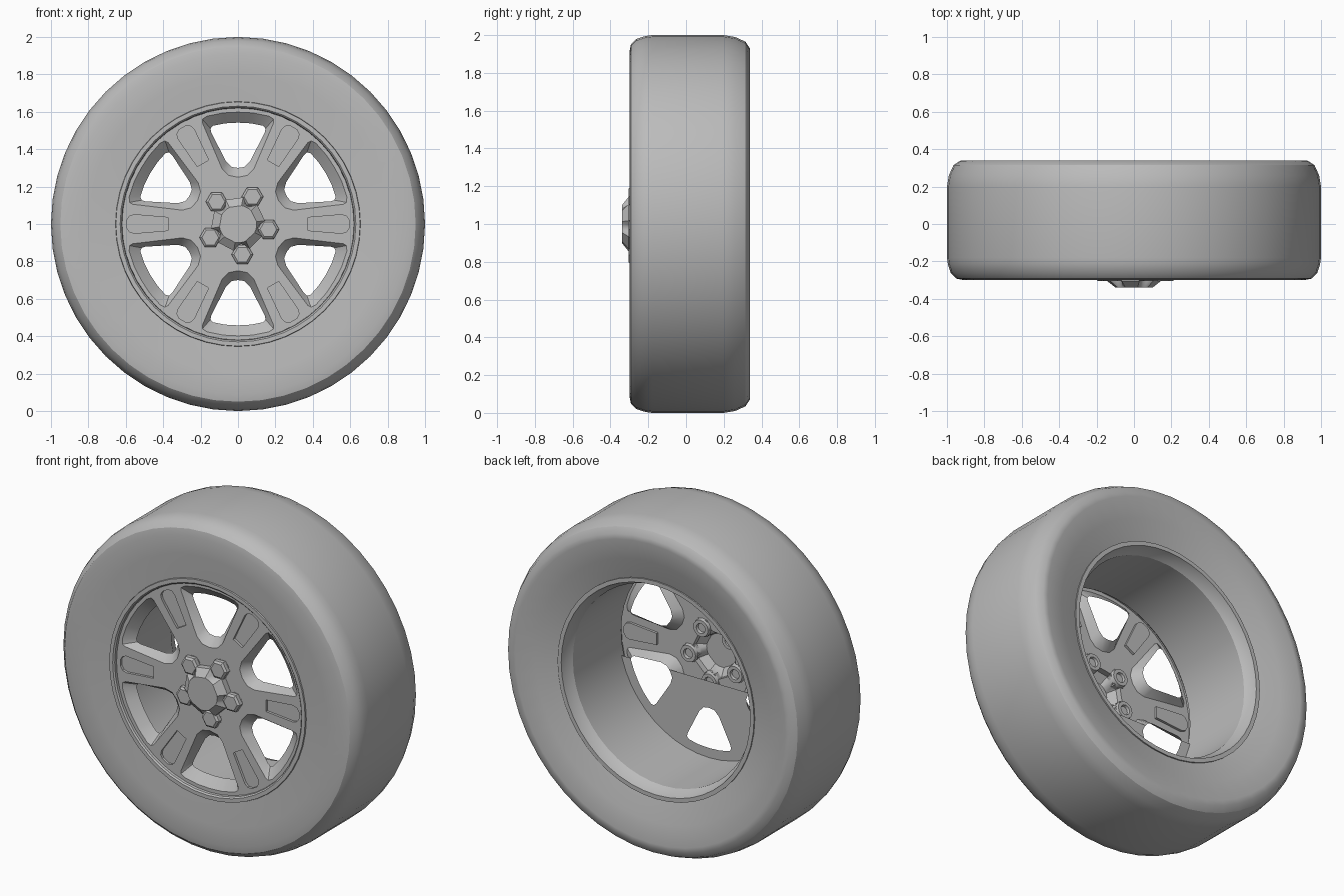
import bpy, bmesh
from math import sin, cos, radians, pi
from mathutils import Matrix

cube = bpy.data.objects.get("Cube")
if cube:
    bpy.data.objects.remove(cube, do_unlink=True)

grey = bpy.data.materials.new("plain grey")
grey.use_nodes = True
grey.diffuse_color = (0.5, 0.5, 0.5, 1)
grey.node_tree.nodes["Principled BSDF"].inputs["Base Color"].default_value = (0.5, 0.5, 0.5, 1)

SIDES = 48
FACE_Y, HOLE_Y = -0.27, -0.22


def finish(name, bm, smooth=30):
    """Turn a bmesh into a shaded object with the wheel axis at z = 1."""
    bmesh.ops.translate(bm, verts=bm.verts, vec=(0, 0, 1))
    mesh = bpy.data.meshes.new(name)
    bm.to_mesh(mesh)
    bm.free()
    obj = bpy.data.objects.new(name, mesh)
    bpy.context.collection.objects.link(obj)
    mesh.materials.append(grey)
    bpy.ops.object.select_all(action='DESELECT')
    obj.select_set(True)
    bpy.context.view_layer.objects.active = obj
    bpy.ops.object.shade_smooth_by_angle(angle=radians(smooth))
    return obj


def turn(points, degrees):
    a = radians(degrees)
    return [(x * cos(a) - z * sin(a), x * sin(a) + z * cos(a)) for x, z in points]


def circle(radius, count=SIDES):
    return [(radius * cos(2 * pi * i / count), radius * sin(2 * pi * i / count)) for i in range(count)]


def mirrored(half):
    """Close a half outline across its x = 0 axis."""
    return half + [(-x, z) for x, z in reversed(half) if x > 0]


def loop(bm, points, y):
    """Add a closed loop of vertices and edges in a plane facing the front."""
    verts = [bm.verts.new((x, y, z)) for x, z in points]
    for i in range(len(verts)):
        bm.edges.new((verts[i - 1], verts[i]))
    return verts


def bridge(bm, a, b):
    for i in range(len(a)):
        bm.faces.new((a[i - 1], a[i], b[i], b[i - 1]))


def fill(bm, loops):
    """Fill the first loop, leaving the other loops as holes."""
    edges = [bm.edges.get((vs[i - 1], vs[i])) for vs in loops for i in range(len(vs))]
    bmesh.ops.triangle_fill(bm, use_beauty=True, edges=edges, normal=(0, -1, 0))


def lathe(name, profile, closed=False):
    bm = bmesh.new()
    rings = [loop(bm, circle(r), y) for r, y in profile]
    for a, b in zip(rings, rings[1:]):
        bridge(bm, a, b)
    if closed:
        bridge(bm, rings[-1], rings[0])
    bmesh.ops.recalc_face_normals(bm, faces=bm.faces)
    return finish(name, bm)


# Tyre and rim barrel, closed against each other
lathe("tyre", [(0.655, -0.285), (0.8, -0.295), (0.91, -0.30), (0.95, -0.292), (0.98, -0.262),
               (0.995, -0.215), (1, -0.18), (1, 0.2), (0.99, 0.26), (0.965, 0.315),
               (0.93, 0.338), (0.9, 0.34), (0.78, 0.315), (0.655, 0.28)], True)
lathe("rim_barrel", [(0.655, -0.28), (0.653, -0.293), (0.63, -0.293), (0.622, -0.285), (0.62, -0.26),
                     (0.60, -0.24), (0.60, 0.22), (0.62, 0.25), (0.63, 0.288), (0.655, 0.288),
                     (0.655, 0.27)], True)

# Outlines: window at the face, window at its back edge, spoke pad, hub cap
window = mirrored([(0, 0.25), (0.05, 0.26), (0.085, 0.295), (0.19, 0.54),
                   (0.19, 0.56), (0.165, 0.577), (0.08, 0.594), (0, 0.598)])
hole = mirrored([(0, 0.30), (0.035, 0.305), (0.065, 0.335), (0.143, 0.49),
                 (0.147, 0.51), (0.135, 0.525), (0.07, 0.538), (0, 0.542)])
pad = mirrored([(0.035, 0.375), (0.05, 0.555), (0.042, 0.58), (0.02, 0.594)])
lug_angles = [62 + 72 * k for k in range(5)]
lobes = [(-19, 0.145), (19, 0.145), (27, 0.117), (36, 0.108), (45, 0.117)]


def cap_outline(radius=None):
    return [(cos(radians(98 + 72 * k + a)) * (radius or r), sin(radians(98 + 72 * k + a)) * (radius or r))
            for k in range(5) for a, r in lobes]


# Spoked wheel face: a thin shell with sloping window walls and sunken pads
bm = bmesh.new()
borders = [loop(bm, circle(0.62), FACE_Y)]
for k in range(6):
    outer = loop(bm, turn(window, 60 * k), FACE_Y)
    bridge(bm, outer, loop(bm, turn(hole, 60 * k), HOLE_Y))
    rim = loop(bm, turn(pad, 60 * k + 30), FACE_Y)
    floor = loop(bm, turn(pad, 60 * k + 30), FACE_Y + 0.015)
    bridge(bm, rim, floor)
    bm.faces.new(floor)
    borders += [outer, rim]
# Hollow hub cap growing out of the face
base = loop(bm, cap_outline(), FACE_Y)
shoulder = loop(bm, cap_outline(), -0.305)
top = loop(bm, cap_outline(0.1), -0.34)
bridge(bm, base, shoulder)
bridge(bm, shoulder, top)
bm.faces.new(top)
fill(bm, borders + [base])
bmesh.ops.recalc_face_normals(bm, faces=bm.faces)
if sum(f.normal.y * f.calc_area() for f in bm.faces) > 0:
    bmesh.ops.reverse_faces(bm, faces=bm.faces)
finish("wheel_face", bm)

# Back plate behind the lowest part of the wheel face
bm = bmesh.new()
fill(bm, [loop(bm, circle(0.60), HOLE_Y)] + [loop(bm, turn(hole, 60 * k), HOLE_Y) for k in range(6)])
bmesh.ops.bisect_plane(bm, geom=bm.verts[:] + bm.edges[:] + bm.faces[:], plane_co=(0, 0, -0.14),
                       plane_no=(0, 0, 1), clear_outer=True)
for f in bm.faces:
    if f.normal.y < 0:
        f.normal_flip()
finish("back_plate", bm)

# Lug nuts: chamfered hexagon in front, raised ring behind
for n, angle in enumerate(lug_angles):
    cx, cz = 0.165 * cos(radians(angle)), 0.165 * sin(radians(angle))
    for name, count, steps in (
            ("lug_nut", 6, [(0.058, -0.265), (0.058, -0.295), (0.045, -0.305)]),
            ("lug_ring", 16, [(0.055, -0.272), (0.05, -0.25), (0.03, -0.25), (0.026, -0.268)])):
        bm = bmesh.new()
        rings = [loop(bm, circle(r, count), y) for r, y in steps]
        for a, b in zip(rings, rings[1:]):
            bridge(bm, a, b)
        bm.faces.new(rings[-1])
        bm.faces.new(rings[0])
        bmesh.ops.recalc_face_normals(bm, faces=bm.faces)
        bmesh.ops.transform(bm, verts=bm.verts, matrix=Matrix.Translation((cx, 0, cz)))
        finish(f"{name}_{n + 1}", bm)
